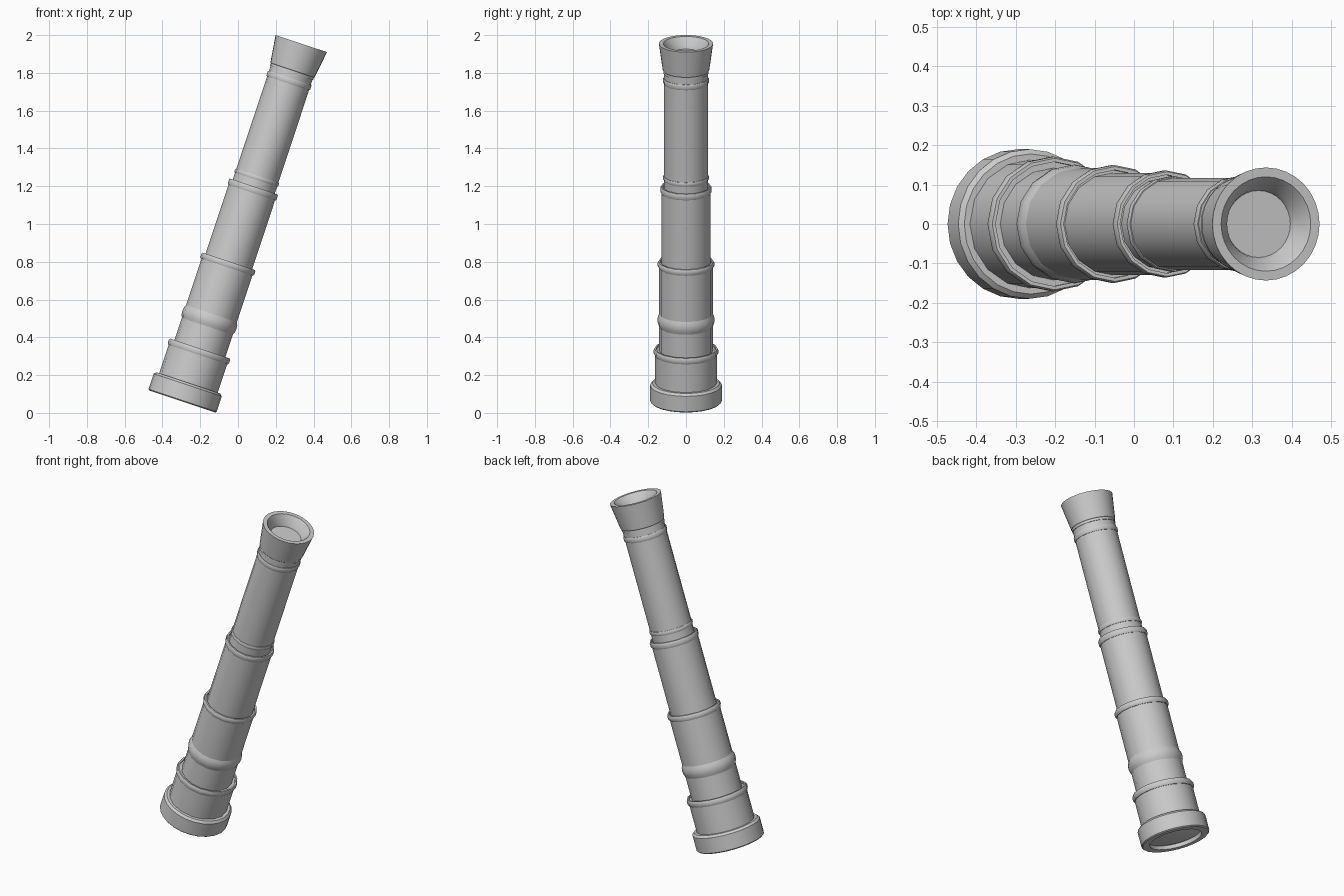
import bpy, bmesh, math
from mathutils import Matrix

if "Cube" in bpy.data.objects:
    bpy.data.objects.remove(bpy.data.objects["Cube"])

# Tilt of the whole spyglass: local z runs from the large lens to the eyepiece
TILT = (Matrix.Translation((-0.295, 0, 0.06))
        @ Matrix.Rotation(math.atan2(0.63, 1.895), 4, 'Y'))

grey = bpy.data.materials.new("light_grey")
grey.diffuse_color = (0.6, 0.6, 0.6, 1)
grey.use_nodes = True
grey.node_tree.nodes["Principled BSDF"].inputs["Base Color"].default_value = grey.diffuse_color


def lathe(name, profile, sides, closed=False):
    """Spin a (radius, height) profile around the tube axis."""
    bm = bmesh.new()
    rings = []
    for r, h in profile:
        if r == 0:
            rings.append([bm.verts.new((0, 0, h))] * sides)
        else:
            rings.append([bm.verts.new((r * math.cos(a), r * math.sin(a), h))
                          for a in (2 * math.pi * i / sides for i in range(sides))])
    pairs = list(zip(rings, rings[1:]))
    if closed:
        pairs.append((rings[-1], rings[0]))
    for low, high in pairs:
        for i in range(sides):
            j = (i + 1) % sides
            loop = list(dict.fromkeys((low[i], low[j], high[j], high[i])))
            bm.faces.new(loop)
    bmesh.ops.recalc_face_normals(bm, faces=bm.faces)
    bm.transform(TILT)
    mesh = bpy.data.meshes.new(name)
    bm.to_mesh(mesh)
    bm.free()
    mesh.materials.append(grey)
    ob = bpy.data.objects.new(name, mesh)
    bpy.context.collection.objects.link(ob)
    bpy.ops.object.select_all(action='DESELECT')
    ob.select_set(True)
    bpy.context.view_layer.objects.active = ob
    bpy.ops.object.shade_smooth_by_angle(angle=math.radians(32))
    return ob


def bead(name, r_in, r_out, low, high, sides=16):
    """Raised band with rounded edges."""
    c = min((high - low) * 0.3, r_out - r_in)
    lathe(name, [(r_in - 0.005, low), (r_out - c * 0.5, low), (r_out, low + c),
                 (r_out, high - c), (r_out - c * 0.5, high), (r_in - 0.005, high)],
          sides, closed=True)


# Large lens end: heavy band with a recessed opening
lathe("lens_band", [(0.146, 0.03), (0.146, 0), (0.184, 0), (0.19, 0.006),
                    (0.19, 0.092), (0.178, 0.104), (0.160, 0.104)], 24)
lathe("front_lens", [(0.147, 0.022), (0.11, 0.014), (0.06, 0.008), (0, 0.005)], 24)

# Telescoping tubes, each closed with a shoulder at its upper end
lathe("lens_tube", [(0.163, 0.09), (0.163, 0.285), (0.135, 0.285)], 16)
lathe("lower_tube", [(0.142, 0.27), (0.142, 0.768), (0.12, 0.768)], 16)
lathe("middle_tube", [(0.130, 0.755), (0.130, 1.185), (0.11, 1.185)], 16)
lathe("upper_tube", [(0.117, 1.17), (0.117, 1.87)], 16)

# Raised bands
bead("lens_tube_ring", 0.163, 0.171, 0.262, 0.296)
lathe("lower_tube_bulge", [(0.140, 0.415), (0.149, 0.437), (0.151, 0.455),
                           (0.149, 0.475), (0.140, 0.495)], 16)
bead("lower_tube_ring", 0.142, 0.150, 0.750, 0.782)
bead("middle_tube_ring", 0.130, 0.136, 1.166, 1.200)
bead("upper_tube_lower_ring", 0.117, 0.122, 1.238, 1.260)
bead("upper_tube_upper_ring", 0.117, 0.122, 1.776, 1.806)

# Flared eyepiece cup with a sloping recess and flat glass
lathe("eyepiece_cup", [(0.110, 1.834), (0.120, 1.834), (0.120, 1.848),
                       (0.1235, 1.852), (0.1435, 1.997), (0.120, 1.997),
                       (0.090, 1.955), (0.085, 1.938)], 32)
lathe("eyepiece_glass", [(0.0855, 1.938), (0, 1.938)], 32)
